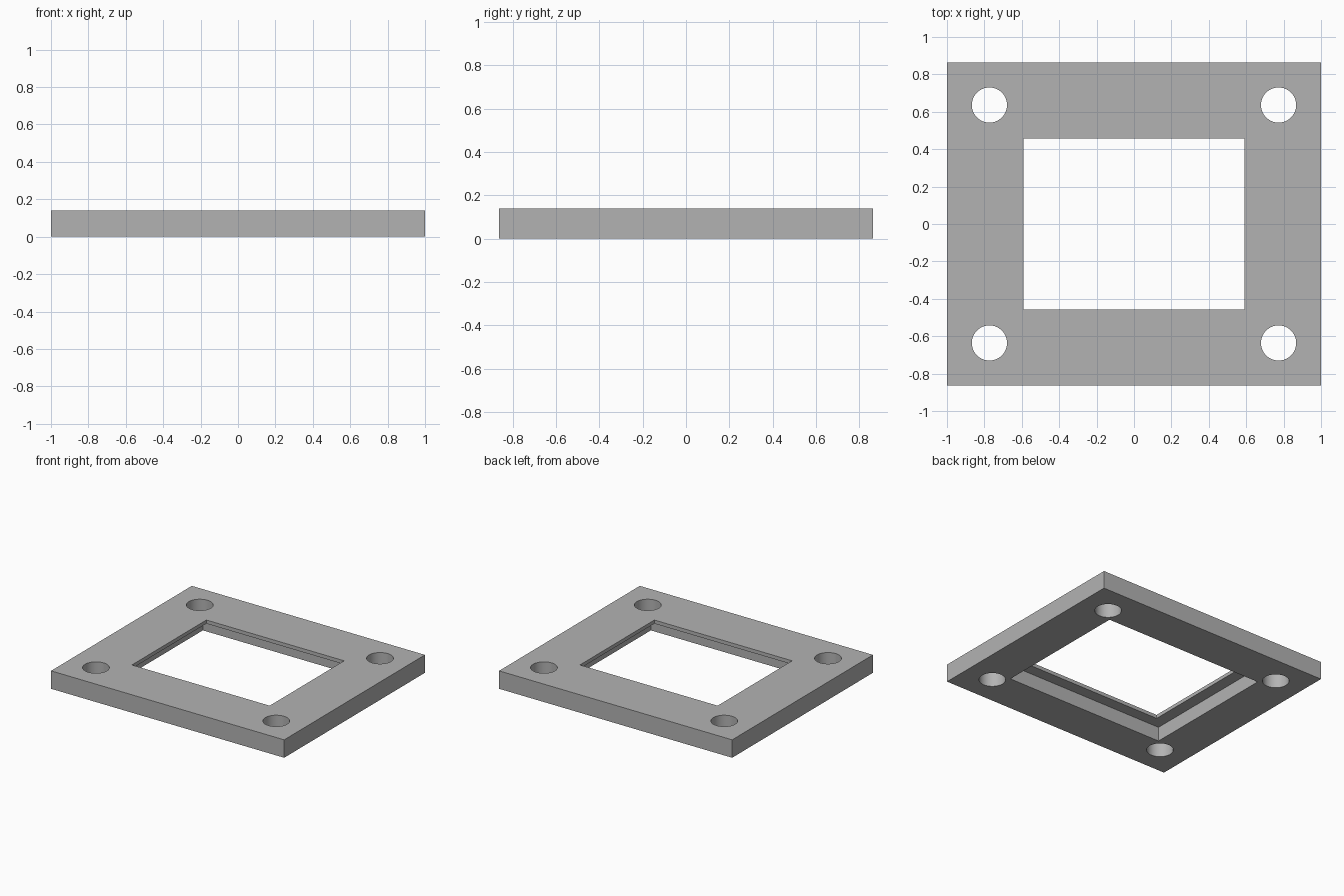
import bpy

if "Cube" in bpy.data.objects:
    bpy.data.objects.remove(bpy.data.objects["Cube"])

HX, HY, H = 1.0, 0.8625, 0.139      # plate half sizes and thickness
WX, WY = 0.591, 0.456               # window half sizes
RX, RY, RZ = 0.683, 0.545, 0.111    # underside recess half sizes and depth

grey = bpy.data.materials.new("grey")
grey.diffuse_color = (0.45, 0.45, 0.45, 1)
grey.use_nodes = True
grey.node_tree.nodes["Principled BSDF"].inputs["Base Color"].default_value = grey.diffuse_color


def box(name, hx, hy, z0, z1):
    bpy.ops.mesh.primitive_cube_add(size=2, location=(0, 0, (z0 + z1) / 2))
    ob = bpy.context.object
    ob.name = name
    ob.scale = (hx, hy, (z1 - z0) / 2)
    bpy.ops.object.transform_apply(location=True, rotation=False, scale=True)
    ob.data.materials.append(grey)
    return ob


# Plate
plate = box("frame_plate", HX, HY, 0, H)

# Cutters: through window, wider recess from below, four bolt holes
cutters = [box("window_cutter", WX, WY, -0.1, H + 0.1),
           box("recess_cutter", RX, RY, -0.1, RZ)]
for sx in (-1, 1):
    for sy in (-1, 1):
        bpy.ops.mesh.primitive_cylinder_add(vertices=64, radius=0.094, depth=0.5,
                                            location=(sx * 0.773, sy * 0.636, H / 2))
        hole = bpy.context.object
        hole.name = "bolt_hole_cutter"
        hole.data.materials.append(grey)
        cutters.append(hole)

bpy.ops.object.select_all(action='DESELECT')
plate.select_set(True)
bpy.context.view_layer.objects.active = plate
for c in cutters:
    mod = plate.modifiers.new(c.name, 'BOOLEAN')
    mod.operation = 'DIFFERENCE'
    mod.solver = 'EXACT'
    mod.object = c
    bpy.ops.object.modifier_apply(modifier=mod.name)
for c in cutters:
    bpy.data.objects.remove(c, do_unlink=True)

# Round hole walls, crisp edges
bpy.ops.object.shade_smooth_by_angle(angle=0.5)
